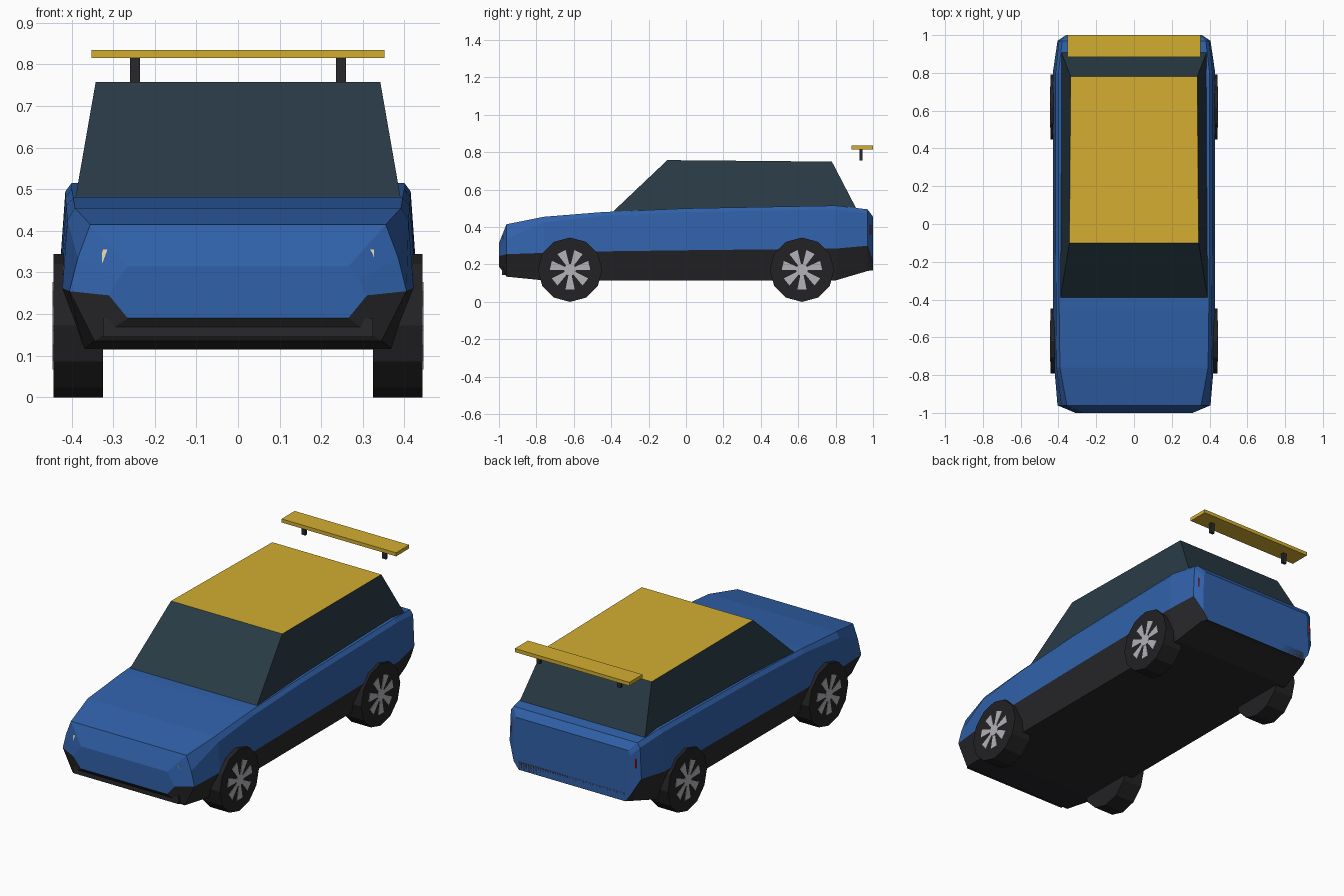
import bpy, bmesh, math

if "Cube" in bpy.data.objects:
    bpy.data.objects.remove(bpy.data.objects["Cube"])


def material(name, rgb):
    m = bpy.data.materials.new(name)
    m.diffuse_color = (*rgb, 1)
    m.use_nodes = True
    m.node_tree.nodes["Principled BSDF"].inputs["Base Color"].default_value = m.diffuse_color
    return m


BLUE = material("blue_paint", (0.03, 0.12, 0.40))
DARK = material("dark_trim", (0.022, 0.022, 0.025))
GLASS = material("tinted_glass", (0.022, 0.043, 0.06))
GOLD = material("yellow_paint", (0.65, 0.42, 0.03))
RIM = material("rim_metal", (0.45, 0.45, 0.48))
CREAM = material("lamp_cream", (0.85, 0.75, 0.45))
RED = material("lamp_red", (0.5, 0.02, 0.02))
RUBBER = material("rubber", (0.016, 0.016, 0.018))


def finish(name, bm, *mats):
    bmesh.ops.recalc_face_normals(bm, faces=bm.faces)
    me = bpy.data.meshes.new(name)
    bm.to_mesh(me)
    bm.free()
    for m in mats:
        me.materials.append(m)
    ob = bpy.data.objects.new(name, me)
    bpy.context.collection.objects.link(ob)
    return ob


def box(name, x, y, z, mat):
    bm = bmesh.new()
    bmesh.ops.create_cube(bm, size=1)
    for v in bm.verts:
        v.co = [r[0] if c < 0 else r[1] for c, r in zip(v.co, (x, y, z))]
    return finish(name, bm, mat)


def loft(bm, rings):
    """Skin rings of points, cap both ends; returns rows of side faces and the caps."""
    vs = [[bm.verts.new(p) for p in r] for r in rings]
    n = len(vs[0])
    rows = [[bm.faces.new((a[i], a[(i + 1) % n], b[(i + 1) % n], b[i])) for i in range(n)]
            for a, b in zip(vs, vs[1:])]
    return rows, [bm.faces.new(vs[0]), bm.faces.new(vs[-1])]


# Body: stations of y, then (half width, z) for sill, belt, shoulder, top
stations = [
    (-1.00, (.265, .19), (.31, .245), (.29, .28), (.265, .315)),
    (-0.96, (.345, .135), (.405, .255), (.385, .335), (.355, .415)),
    (-0.76, (.37, .115), (.422, .262), (.41, .425), (.392, .455)),
    (-0.45, (.375, .115), (.428, .27), (.413, .46), (.396, .48)),
    (0.00, (.375, .115), (.43, .276), (.415, .48), (.40, .50)),
    (0.80, (.375, .115), (.43, .285), (.415, .495), (.40, .515)),
    (0.97, (.35, .165), (.405, .30), (.397, .472), (.38, .495)),
    (1.00, (.33, .17), (.36, .21), (.358, .43), (.345, .455)),
]
rings = [[(x, y, z) for x, z in pts] + [(-x, y, z) for x, z in reversed(pts)]
         for y, *pts in stations]
bm = bmesh.new()
rows, caps = loft(bm, rings)
for row in rows:
    for i in (0, 6, 7):      # sills and underside
        row[i].material_index = 1
finish("body", bm, BLUE, DARK)

# Bumpers
box("front_bumper", (-.325, .325), (-.985, -.90), (.145, .19), DARK)
box("rear_bumper", (-.33, .33), (.93, 1.0), (.168, .215), DARK)

# Cabin with coloured roof
bm = bmesh.new()
base = [(-.39, -.39, .483), (.39, -.39, .483), (.385, .91, .50), (-.385, .91, .50)]
roof = [(-.342, -.10, .758), (.342, -.10, .758), (.335, .78, .75), (-.335, .78, .75)]
rows, caps = loft(bm, [base, roof])
caps[1].material_index = 1
finish("cabin", bm, GLASS, GOLD)

# Rear wing
box("wing", (-.352, .352), (.885, 1.0), (.815, .835), GOLD)


def wheel(name, s, cy):
    r, cz = .172, .172
    bm = bmesh.new()
    ring = lambda x: [(s * x, cy + r * math.sin(math.tau * k / 12),
                       cz + r * math.cos(math.tau * k / 12)) for k in range(12)]
    loft(bm, [ring(.325), ring(.443)])
    finish(name + "_tyre", bm, RUBBER)
    # Hub and seven flared spokes
    bm = bmesh.new()
    polar = lambda x, rad, a: (s * x, cy + rad * math.cos(a), cz + rad * math.sin(a))
    loft(bm, [[polar(x, .032, math.tau * k / 12) for k in range(12)] for x in (.43, .446)])
    for k in range(7):
        a = -math.pi / 2 + math.tau * k / 7
        shape = ((.028, -.3), (.108, -.23), (.108, .23), (.028, .3))
        loft(bm, [[polar(x, rad, a + d) for rad, d in shape] for x in (.43, .4455)])
    finish(name + "_rim", bm, RIM)


# Parts repeated on both sides
for side, s in (("left", -1), ("right", 1)):
    span = lambda a, b: tuple(sorted((s * a, s * b)))
    box(side + "_wing_post", span(.236, .260), (.927, .943), (.757, .815), DARK)
    box(side + "_headlight", span(.305, .327), (-.98, -.95), (.30, .355), CREAM)
    box(side + "_tail_light", span(.365, .382), (.96, .988), (.36, .41), RED)
    wheel(side + "_front_wheel", s, -.62)
    wheel(side + "_rear_wheel", s, .62)
